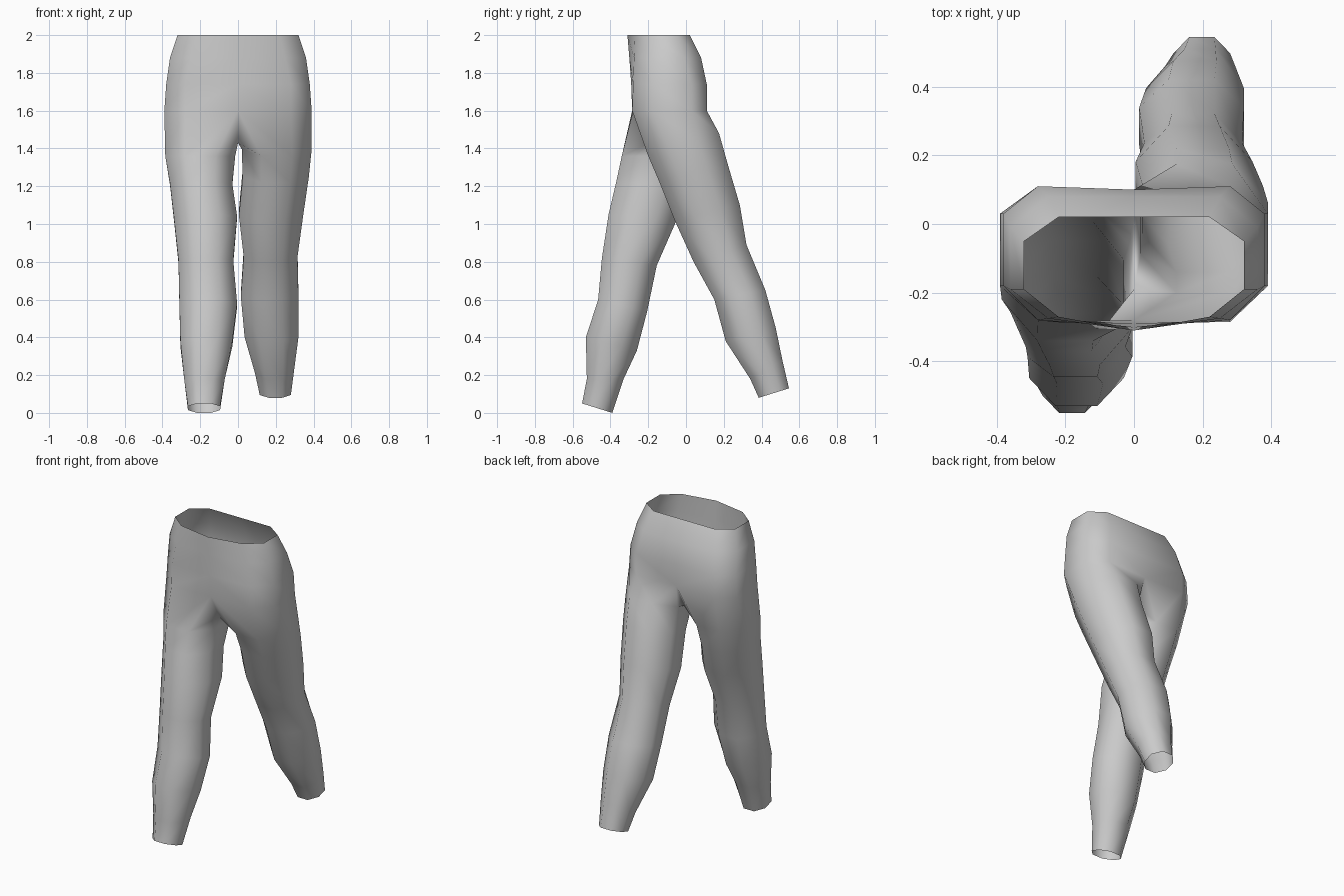
import bpy
import bmesh

default_cube = bpy.data.objects.get("Cube")
if default_cube:
    bpy.data.objects.remove(default_cube, do_unlink=True)


def make_material(name, colour):
    material = bpy.data.materials.new(name)
    material.use_nodes = True
    material.diffuse_color = colour
    material.node_tree.nodes["Principled BSDF"].inputs["Base Color"].default_value = colour
    return material


def mix(a, b, t):
    return a + (b - a) * t


def bridge(bm, upper, lower, closed=True):
    """Join two rows of vertices with quads, sharing any common corners."""
    count = len(upper)
    for i in range(count if closed else count - 1):
        j = (i + 1) % count
        bm.faces.new((upper[i], lower[i], lower[j], upper[j]))


# Octagon around a leg: (outer to inner, front to back), starting at the front seam
SECTION = [(0.72, 0), (0.28, 0), (0, 0.3), (0, 0.7),
           (0.28, 1), (0.72, 1), (1, 0.7), (1, 0.3)]

# Pelvis levels: height, half width, corner half width,
# front centre, front corner, side front, side back, back corner, back centre
PELVIS = [
    (2.00, 0.32, 0.22, -0.31, -0.27, -0.19, -0.05, 0.02, 0.02),
    (1.88, 0.36, 0.25, -0.30, -0.275, -0.19, -0.01, 0.08, 0.08),
    (1.74, 0.38, 0.28, -0.29, -0.28, -0.18, 0.03, 0.11, 0.10),
    (1.60, 0.39, 0.28, -0.28, -0.285, -0.18, 0.03, 0.11, 0.10),
]

# Leg sections: front y, front z, back y, back z, inner x, outer x
FORWARD_LEG = [
    (-0.34, 1.36, 0.06, 1.36, -0.015, -0.385),
    (-0.37, 1.22, 0.01, 1.2, -0.03, -0.36),
    (-0.41, 1.05, -0.05, 1.02, -0.005, -0.34),
    (-0.445, 0.82, -0.155, 0.78, -0.025, -0.315),
    (-0.465, 0.6, -0.205, 0.54, -0.005, -0.31),
    (-0.53, 0.4, -0.26, 0.33, -0.03, -0.305),
    (-0.525, 0.18, -0.33, 0.18, -0.07, -0.285),
    (-0.55, 0.05, -0.39, 0, -0.095, -0.265),
]
REAR_LEG = [
    (-0.2, 1.36, 0.175, 1.48, 0.02, 0.39),
    (-0.14, 1.22, 0.22, 1.32, 0.025, 0.375),
    (-0.06, 1.02, 0.285, 1.1, 0.005, 0.345),
    (0.04, 0.8, 0.32, 0.89, 0.03, 0.315),
    (0.15, 0.6, 0.42, 0.65, 0.015, 0.32),
    (0.21, 0.38, 0.475, 0.45, 0.035, 0.32),
    (0.34, 0.18, 0.51, 0.28, 0.09, 0.295),
    (0.385, 0.08, 0.545, 0.13, 0.115, 0.28),
]

bm = bmesh.new()

# Seam and crotch vertices shared by both halves
seam = [(bm.verts.new((0, level[3], level[0])), bm.verts.new((0, level[8], level[0])))
        for level in PELVIS]
crotch = [bm.verts.new((0, 0.02, 1.44)), bm.verts.new((0, -0.19, 1.43))]

for side, leg in ((-1, FORWARD_LEG), (1, REAR_LEG)):
    # Half of the pelvis, from front seam round the hip to back seam
    previous = None
    for (front, back), level in zip(seam, PELVIS):
        z, wide, corner, _, front_y, side_f, side_b, back_y, _ = level
        points = [(corner, front_y), (wide, side_f), (wide, side_b), (corner, back_y)]
        row = [front] + [bm.verts.new((side * x, y, z)) for x, y in points] + [back]
        if previous:
            bridge(bm, previous, row, closed=False)
        previous = row

    # Leg tube hanging from the hip row and the crotch
    ring = previous + crotch
    for front_y, front_z, back_y, back_z, inner, outer in leg:
        lower = [bm.verts.new((mix(outer, inner, s),
                               mix(front_y, back_y, t),
                               mix(front_z, back_z, t))) for s, t in SECTION]
        bridge(bm, ring, lower)
        ring = lower

bmesh.ops.recalc_face_normals(bm, faces=bm.faces)
mesh = bpy.data.meshes.new("trousers")
bm.to_mesh(mesh)
bm.free()
for polygon in mesh.polygons:
    polygon.use_smooth = True
mesh.materials.append(make_material("plain grey cloth", (0.6, 0.6, 0.6, 1)))

trousers = bpy.data.objects.new("trousers", mesh)
bpy.context.collection.objects.link(trousers)
